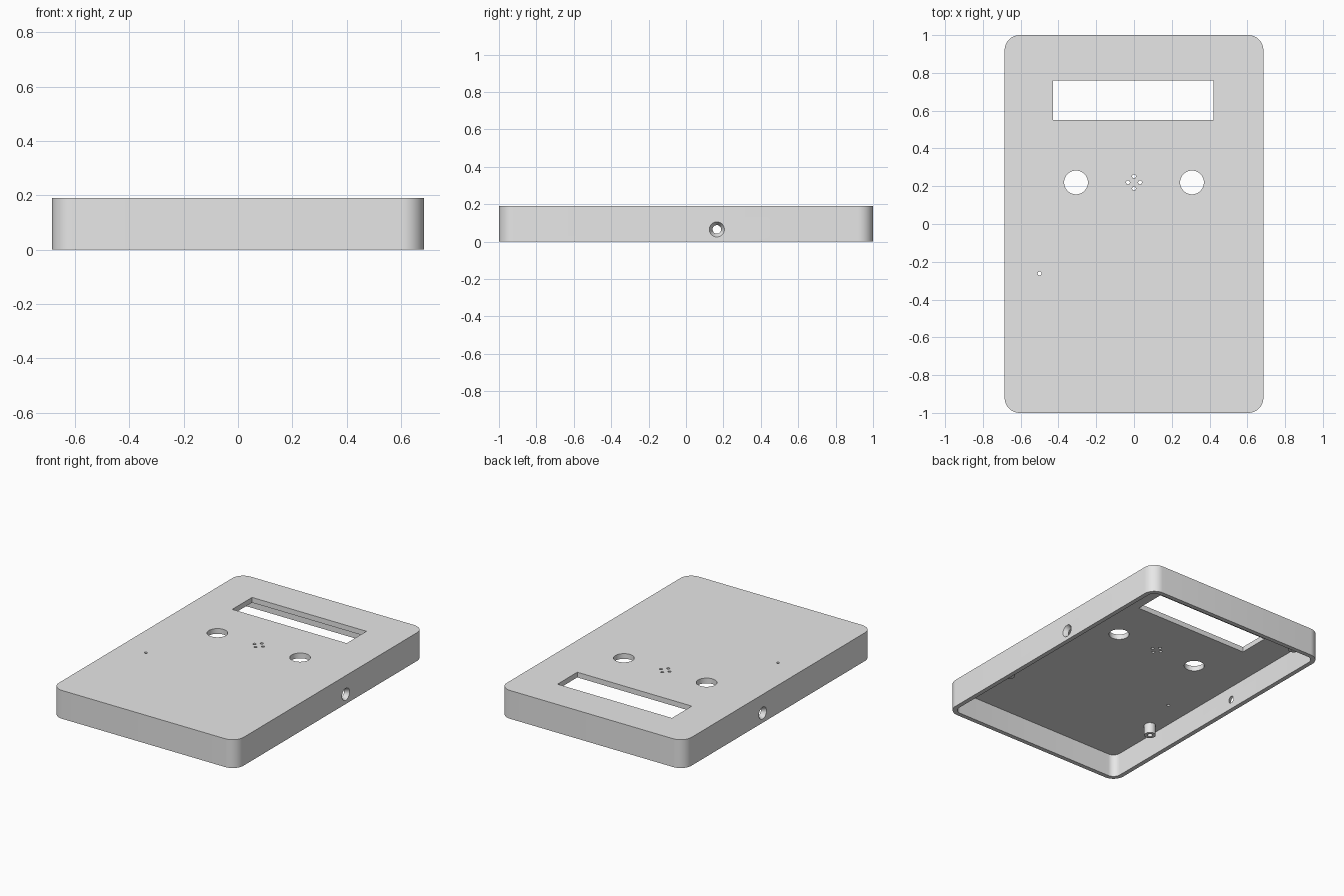
import bpy, bmesh, math
from mathutils import Matrix, Vector

if "Cube" in bpy.data.objects:
    bpy.data.objects.remove(bpy.data.objects["Cube"], do_unlink=True)

HALF_X, HALF_Y, HEIGHT = 0.685, 1.0, 0.19
WALL, CEILING = 0.03, 0.155

grey = bpy.data.materials.new("plain_grey")
grey.use_nodes = True
grey.diffuse_color = (0.8, 0.8, 0.8, 1)
grey.node_tree.nodes["Principled BSDF"].inputs["Base Color"].default_value = (0.8, 0.8, 0.8, 1)


def make_object(name, bm):
    bmesh.ops.recalc_face_normals(bm, faces=bm.faces)
    mesh = bpy.data.meshes.new(name)
    bm.to_mesh(mesh)
    bm.free()
    mesh.materials.append(grey)
    obj = bpy.data.objects.new(name, mesh)
    bpy.context.collection.objects.link(obj)
    return obj


def rounded_slab(name, hx, hy, radius, z0, z1, steps=10):
    """Vertical prism with rounded corners."""
    bm = bmesh.new()
    ring = []
    for i, (sx, sy) in enumerate([(1, 1), (-1, 1), (-1, -1), (1, -1)]):
        for k in range(steps + 1):
            a = math.pi / 2 * (i + k / steps)
            ring.append(bm.verts.new((sx * (hx - radius) + radius * math.cos(a),
                                      sy * (hy - radius) + radius * math.sin(a), z0)))
    base = bm.faces.new(ring)
    top = bmesh.ops.extrude_face_region(bm, geom=[base])
    bmesh.ops.translate(bm, vec=(0, 0, z1 - z0),
                        verts=[v for v in top["geom"] if isinstance(v, bmesh.types.BMVert)])
    return make_object(name, bm)


def cone(name, centre, r_low, r_high, depth, axis=(0, 0, 1), sides=40):
    """Round bar or taper, r_high at the end the axis points to."""
    bm = bmesh.new()
    turn = Vector((0, 0, 1)).rotation_difference(Vector(axis)).to_matrix().to_4x4()
    bmesh.ops.create_cone(bm, cap_ends=True, segments=sides, radius1=r_low, radius2=r_high,
                          depth=depth, matrix=Matrix.Translation(centre) @ turn)
    return make_object(name, bm)


def box(name, centre, size):
    bm = bmesh.new()
    bmesh.ops.create_cube(bm, size=1, matrix=Matrix.Translation(centre) @ Matrix.Diagonal((*size, 1)))
    return make_object(name, bm)


def cut(target, cutters):
    for cutter in cutters:
        mod = target.modifiers.new("cut", 'BOOLEAN')
        mod.operation, mod.solver, mod.object = 'DIFFERENCE', 'EXACT', cutter
        bpy.context.view_layer.objects.active = target
        bpy.ops.object.modifier_apply(modifier=mod.name)
        bpy.data.objects.remove(cutter, do_unlink=True)


def smooth(obj):
    bpy.ops.object.select_all(action='DESELECT')
    obj.select_set(True)
    bpy.context.view_layer.objects.active = obj
    bpy.ops.object.shade_smooth_by_angle(angle=math.radians(30))


# Open-bottomed case
case = rounded_slab("case_shell", HALF_X, HALF_Y, 0.08, 0, HEIGHT)
cutters = [rounded_slab("cavity", HALF_X - WALL, HALF_Y - WALL, 0.05, -0.1, CEILING)]

# Display window
cutters.append(box("window", (-0.003, 0.655, HEIGHT), (0.85, 0.21, 0.2)))

# Button holes, sounder holes and indicator hole
for x in (-0.307, 0.307):
    cutters.append(cone("button_hole", (x, 0.22, HEIGHT), 0.063, 0.063, 0.2, sides=48))
for dx, dy in [(1, 0), (-1, 0), (0, 1), (0, -1)]:
    cutters.append(cone("sounder_hole", (0.032 * dx, 0.22 + 0.032 * dy, HEIGHT), 0.01, 0.01, 0.2, sides=16))
cutters.append(cone("indicator_hole", (-0.5, -0.262, HEIGHT), 0.01, 0.01, 0.2, sides=16))

# Countersunk screw holes in both long walls
for side in (-1, 1):
    axis = (side, 0, 0)
    cutters.append(cone("screw_hole", (side * HALF_X, 0.165, 0.065), 0.023, 0.023, 0.2, axis))
    cutters.append(cone("countersink", (side * (HALF_X - 0.01), 0.165, 0.065), 0.023, 0.046, 0.04, axis))
cut(case, cutters)
smooth(case)

# Hollow mounting posts under the ceiling
for row, y in (("front", -0.53), ("back", 0.87)):
    for side, x in (("left", 0.575), ("right", -0.575)):
        post = cone(f"{row}_{side}_post", (x, y, 0.1225), 0.036, 0.036, 0.075, sides=32)
        cut(post, [cone("post_bore", (x, y, 0.09), 0.017, 0.017, 0.1, sides=24)])
        smooth(post)
